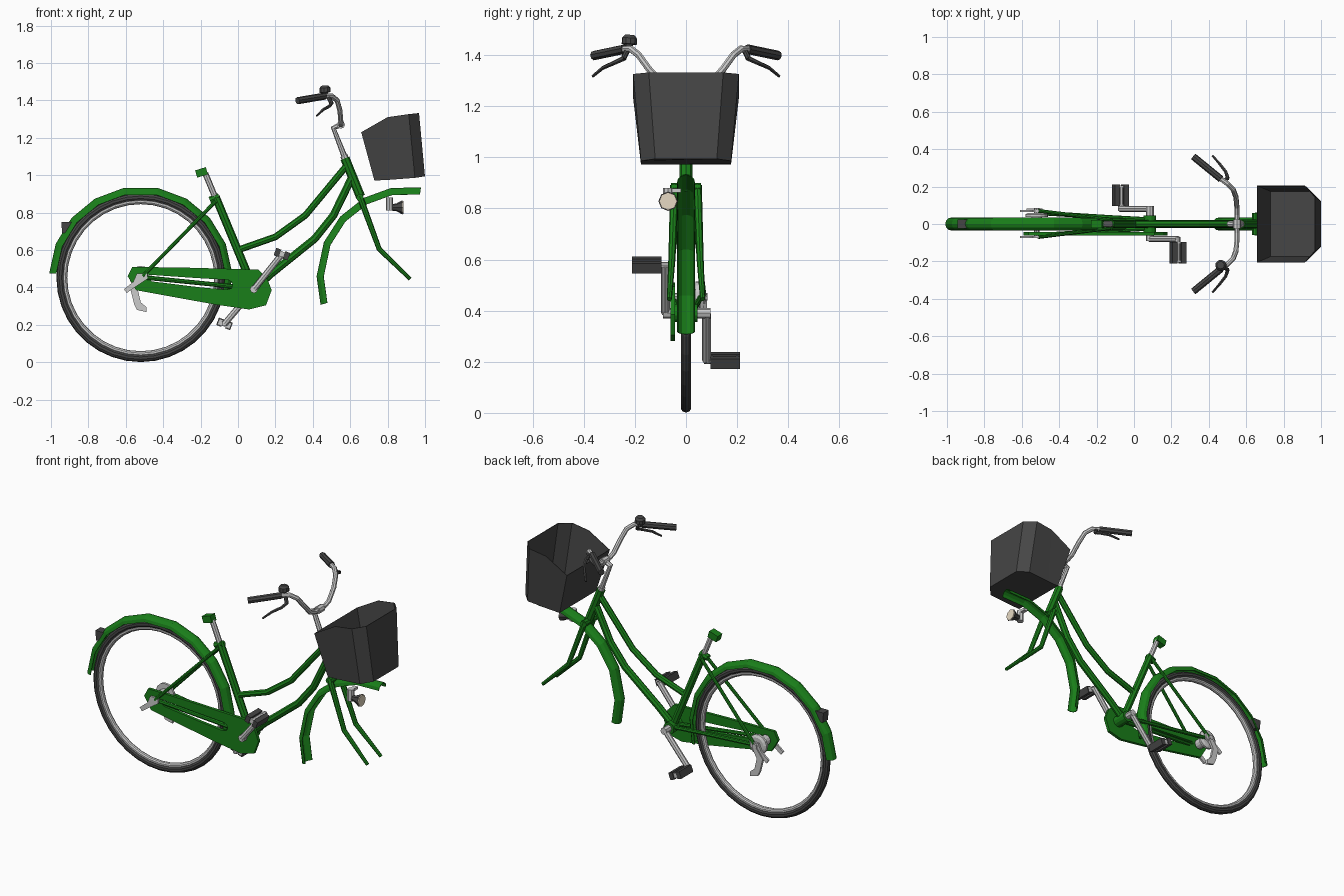
import bpy, bmesh, math
from mathutils import Vector, Matrix

if "Cube" in bpy.data.objects:
    bpy.data.objects.remove(bpy.data.objects["Cube"])

def material(name, rgb):
    m = bpy.data.materials.new(name)
    m.diffuse_color = (*rgb, 1)
    m.use_nodes = True
    m.node_tree.nodes["Principled BSDF"].inputs["Base Color"].default_value = m.diffuse_color
    return m

GREEN = material("green_paint", (0.01, 0.21, 0.01))
DARK = material("dark_rubber", (0.06, 0.06, 0.06))
CREAM = material("lamp_glass", (0.8, 0.7, 0.55))
SIDES = (("right", -1), ("left", 1))

def finish(name, bm, mat=None, thick=0.0):
    bmesh.ops.recalc_face_normals(bm, faces=bm.faces)
    me = bpy.data.meshes.new(name)
    bm.to_mesh(me)
    bm.free()
    ob = bpy.data.objects.new(name, me)
    bpy.context.collection.objects.link(ob)
    if mat:
        me.materials.append(mat)
    if thick:
        s = ob.modifiers.new("thickness", 'SOLIDIFY')
        s.thickness, s.offset = thick, 0
    return ob

def tube(name, pts, r, mat=None, n=8):
    """Sweep an n-gon along points; r is one radius or one per point."""
    pts = [Vector(p) for p in pts]
    rs = r if isinstance(r, (list, tuple)) else [r] * len(pts)
    bm, rings, last = bmesh.new(), [], len(pts) - 1
    normal = None
    for i, p in enumerate(pts):
        a = (p - pts[i - 1]).normalized() if i else None
        b = (pts[i + 1] - p).normalized() if i < last else None
        t = ((a or b) + (b or a)).normalized()
        normal = t.orthogonal() if normal is None else normal - t * normal.dot(t)
        normal.normalize()
        side = t.cross(normal)
        rings.append([bm.verts.new(p + rs[i] * (math.cos(k * math.tau / n) * normal
                      + math.sin(k * math.tau / n) * side)) for k in range(n)])
    for u, v in zip(rings, rings[1:]):
        for k in range(n):
            bm.faces.new((u[k], u[(k + 1) % n], v[(k + 1) % n], v[k]))
    bm.faces.new(rings[0])
    bm.faces.new(rings[-1])
    return finish(name, bm, mat)

def box(name, loc, size, tilt=0, mat=None):
    bm = bmesh.new()
    bmesh.ops.create_cube(bm, size=1, matrix=Matrix.Translation(loc)
        @ Matrix.Rotation(tilt, 4, 'Y') @ Matrix.Diagonal((*size, 1)))
    return finish(name, bm, mat)

def fender(name, cx, cz, angles):
    bm, rows = bmesh.new(), []
    for a in map(math.radians, angles):
        row = []
        for k in range(7):
            u = math.pi * k / 6
            rad = 0.452 + 0.036 * math.sin(u)
            row.append(bm.verts.new((cx + rad * math.cos(a), 0.034 * math.cos(u),
                                     cz + rad * math.sin(a))))
        rows.append(row)
    for p, q in zip(rows, rows[1:]):
        for k in range(6):
            bm.faces.new((p[k], p[k + 1], q[k + 1], q[k]))
    return finish(name, bm, GREEN, 0.004)

def plate(name, outline, y, thick, mat=None):
    bm = bmesh.new()
    bm.faces.new([bm.verts.new((x, y, z)) for x, z in outline])
    return finish(name, bm, mat, thick)

def ring(name, major, minor, mat=None):
    bpy.ops.mesh.primitive_torus_add(location=(-0.52, 0, 0.452), rotation=(math.pi / 2, 0, 0),
        major_radius=major, minor_radius=minor, major_segments=36, minor_segments=10)
    ob = bpy.context.object
    ob.name = name
    if mat:
        ob.data.materials.append(mat)

# rear wheel and hub
ring("rear_tyre", 0.430, 0.021, DARK)
ring("rear_rim", 0.408, 0.015)
tube("rear_axle", [(-0.52, -0.075, 0.455), (-0.52, 0.085, 0.455)], 0.015)
tube("rear_hub", [(-0.52, -0.03, 0.455), (-0.52, 0.04, 0.455)], 0.03, n=12)
tube("hub_brake", [(-0.52, 0.038, 0.455), (-0.52, 0.052, 0.455), (-0.52, 0.06, 0.455)],
     [0.06, 0.06, 0.045], n=14)

# fenders and reflector
fender("rear_fender", -0.52, 0.45, (177, 158, 139, 120, 101, 79, 60, 41, 22, 3, -15))
fender("front_fender", 0.91, 0.45, (82, 101, 119, 138, 157, 179, 197))
plate("rear_reflector", [(-0.945, 0.75), (-0.89, 0.75), (-0.91, 0.69), (-0.94, 0.69)], 0, 0.05, DARK)

# frame tubes
tube("seat_tube", [(0.085, 0, 0.39), (-0.12, 0, 0.885)], 0.022, GREEN)
tube("seat_lug", [(-0.15, 0, 0.865), (-0.1, 0, 0.885)], 0.02, GREEN)
tube("top_tube", [(0, 0, 0.6), (0.2, 0, 0.67), (0.36, 0, 0.785), (0.58, 0, 1.05)], 0.018, GREEN)
tube("down_tube", [(0.085, 0, 0.39), (0.18, 0, 0.475), (0.41, 0, 0.66), (0.51, 0, 0.785),
                   (0.61, 0, 0.99)], 0.021, GREEN)
tube("head_tube", [(0.572, 0, 1.09), (0.655, 0, 0.885)], 0.025, GREEN)
tube("bottom_bracket", [(0.085, -0.045, 0.39), (0.085, 0.045, 0.39)], 0.035, GREEN, 12)
for name, s in SIDES:
    tube(f"seat_stay_{name}", [(-0.12, 0.022 * s, 0.86), (-0.51, 0.07 * s, 0.46)], 0.010, GREEN)
    tube(f"chain_stay_{name}", [(0.06, 0.025 * s, 0.395), (-0.12, 0.035 * s, 0.415),
                                (-0.52, 0.06 * s, 0.455)], 0.012, GREEN)
    tube(f"fork_blade_{name}", [(0.65, 0.045 * s, 0.89), (0.755, 0.055 * s, 0.605),
                                (0.92, 0.065 * s, 0.445)], [0.017, 0.014, 0.010], GREEN)
tube("fork_crown", [(0.652, -0.058, 0.88), (0.652, 0.058, 0.88)], 0.02, GREEN)

# seat post and clamp
tube("seat_post", [(-0.115, 0, 0.865), (-0.175, 0, 1.01)], 0.016)
box("seat_clamp", (-0.195, 0, 1.015), (0.06, 0.045, 0.04), -0.3, GREEN)

# chain guard with a long slot
outer = [(-0.59, 0.46), (-0.565, 0.51), (-0.25, 0.505), (0.11, 0.495), (0.155, 0.45),
         (0.18, 0.385), (0.15, 0.305), (0.06, 0.282), (-0.12, 0.308), (-0.545, 0.385)]
inner = [(-0.49, 0.455), (-0.48, 0.468), (-0.25, 0.452), (-0.05, 0.44), (-0.035, 0.43),
         (-0.028, 0.415), (-0.035, 0.395), (-0.06, 0.388), (-0.2, 0.4), (-0.46, 0.432)]
bm = bmesh.new()
vo, vi = ([bm.verts.new((x, -0.052, z)) for x, z in loop] for loop in (outer, inner))
for k in range(len(vo)):
    j = (k + 1) % len(vo)
    bm.faces.new((vo[k], vo[j], vi[j], vi[k]))
finish("chain_guard", bm, GREEN, 0.018)

# kickstand
for name, s in SIDES:
    plate(f"stand_arm_{name}", [(-0.54, 0.475), (-0.485, 0.475), (-0.485, 0.445), (-0.56, 0.395),
                               (-0.595, 0.37), (-0.61, 0.39), (-0.56, 0.43)], 0.07 * s, 0.012)
plate("stand_leg", [(-0.53, 0.45), (-0.505, 0.44), (-0.535, 0.385), (-0.52, 0.32), (-0.49, 0.295),
                    (-0.49, 0.268), (-0.54, 0.28), (-0.555, 0.31), (-0.575, 0.39)], 0.075, 0.016)

# cranks and pedals
tube("crank_axle", [(0.085, -0.09, 0.39), (0.085, 0.095, 0.39)], 0.021)
for name, s, px, pz in (("right", -1, 0.235, 0.578), ("left", 1, -0.072, 0.205)):
    tube(f"crank_{name}", [(0.085, 0.08 * s, 0.39), (px, 0.08 * s, pz)], 0.017)
    tube(f"pedal_axle_{name}", [(px, 0.07 * s, pz), (px, 0.205 * s, pz)], 0.013)
    for k in (-1, 1):
        box(f"pedal_block_{name}_{k}", (px + 0.024 * k, 0.153 * s, pz - 0.009 * k),
            (0.028, 0.115, 0.042), 0.36, DARK)
    for e in (0.1, 0.2):
        box(f"pedal_plate_{name}_{e}", (px, e * s, pz), (0.066, 0.01, 0.028), 0.36)

# stem, handlebar, grips and levers
tube("headset", [(0.578, 0, 1.075), (0.566, 0, 1.105)], 0.02)
tube("stem", [(0.575, 0, 1.085), (0.51, 0, 1.252), (0.55, 0, 1.27)], 0.016)
tube("stem_clamp", [(0.55, -0.025, 1.27), (0.55, 0.025, 1.27)], 0.022)
half = [(0.55, 0.05, 1.27), (0.55, 0.09, 1.285), (0.545, 0.145, 1.345), (0.53, 0.185, 1.4),
        (0.5, 0.215, 1.424), (0.46, 0.245, 1.422), (0.40, 0.295, 1.412)]
tube("handlebar", [(x, -y, z) for x, y, z in reversed(half)] + half, 0.014)
for name, s in SIDES:
    tube(f"grip_{name}", [(0.465, 0.24 * s, 1.423), (0.318, 0.36 * s, 1.398)], 0.019, DARK)
    tube(f"lever_mount_{name}", [(0.48, 0.228 * s, 1.422), (0.5, 0.245 * s, 1.385)], 0.011, DARK)
    tube(f"brake_lever_{name}", [(0.502, 0.243 * s, 1.387), (0.49, 0.28 * s, 1.37),
         (0.455, 0.325 * s, 1.35), (0.42, 0.365 * s, 1.317)], [0.010, 0.009, 0.008, 0.006], DARK, 6)

# bell
tube("bell_base", [(0.468, -0.225, 1.42), (0.466, -0.222, 1.45)], 0.015, DARK)
tube("bell", [(0.466, -0.222, 1.442), (0.464, -0.221, 1.465), (0.463, -0.22, 1.478)],
     [0.03, 0.03, 0.02], DARK, 10)

# open basket
top = [(0.66, 0.205, 1.23), (0.80, 0.205, 1.31), (0.912, 0.205, 1.326), (0.966, 0.145, 1.332)]
base = [(0.73, 0.175, 0.973), (0.80, 0.175, 0.976), (0.945, 0.175, 0.987), (0.998, 0.12, 0.995)]
bm = bmesh.new()
rim, floor = ([bm.verts.new(p) for p in h + [(x, -y, z) for x, y, z in reversed(h)]]
              for h in (top, base))
for k in range(8):
    j = (k + 1) % 8
    bm.faces.new((rim[k], rim[j], floor[j], floor[k]))
bm.faces.new(floor)
finish("basket", bm, DARK, 0.004)

# head lamp
tube("lamp_bracket", [(0.81, -0.07, 0.81), (0.81, -0.07, 0.88)], 0.02)
box("lamp_arm", (0.81, -0.05, 0.87), (0.025, 0.06, 0.015))
tube("lamp_body", [(0.825, -0.07, 0.828), (0.845, -0.07, 0.828), (0.88, -0.07, 0.828)],
     [0.018, 0.02, 0.038], DARK, 8)
tube("lamp_lens", [(0.879, -0.07, 0.828), (0.886, -0.07, 0.828)], 0.035, CREAM, 8)
